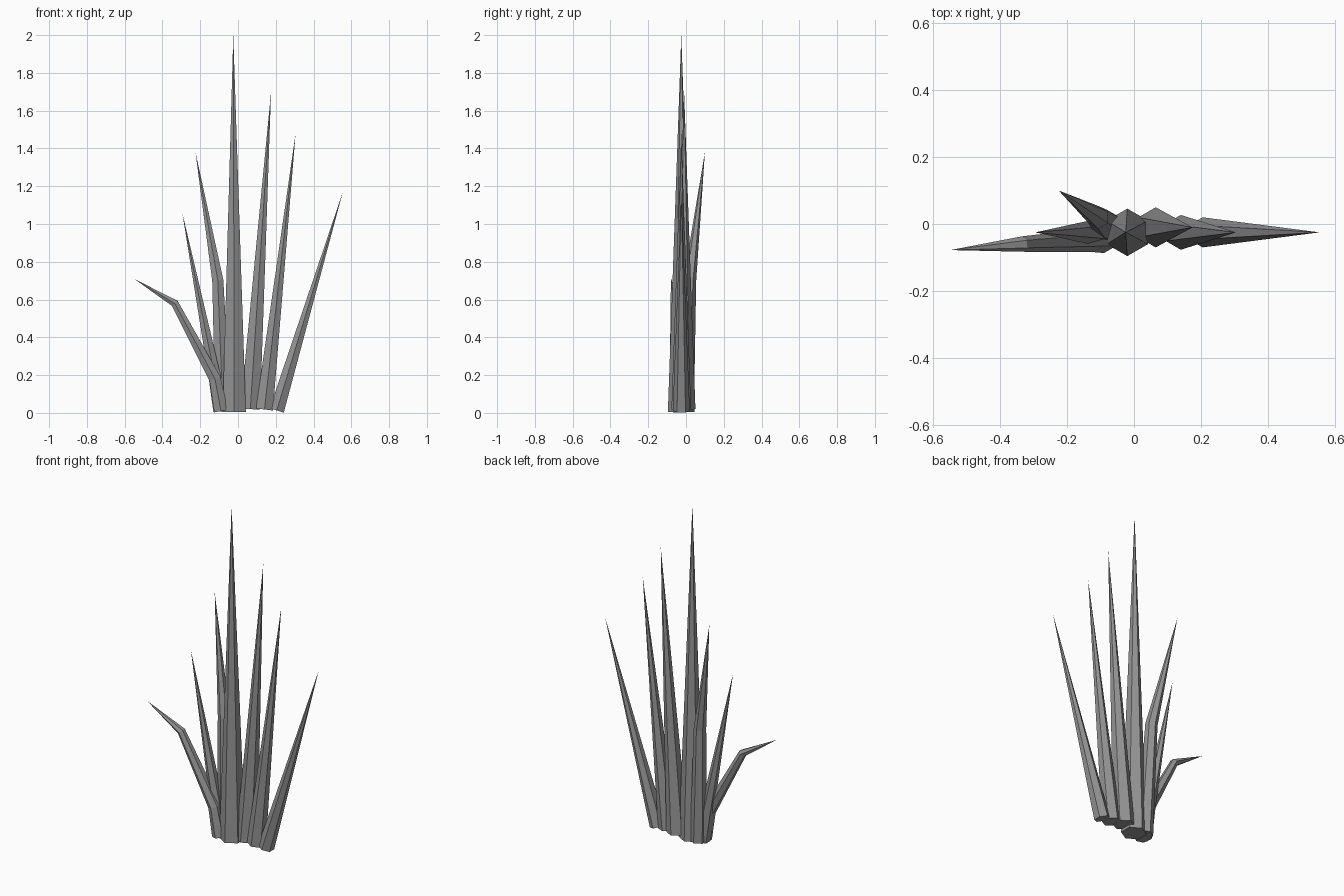
import bpy, bmesh, math
from mathutils import Vector

cube = bpy.data.objects.get("Cube")
if cube:
    bpy.data.objects.remove(cube, do_unlink=True)

# One flat grey for the whole tuft
grey = bpy.data.materials.new("stem grey")
grey.use_nodes = True
colour = (0.30, 0.30, 0.30, 1)
grey.diffuse_color = colour
grey.node_tree.nodes["Principled BSDF"].inputs["Base Color"].default_value = colour

SIDES = 6


def blade(name, path, radii):
    """Six-sided spike swept along a path and closed to a point at its end."""
    pts = [Vector(p) for p in path]
    bm = bmesh.new()
    rings = []
    for i, r in enumerate(radii):
        axis = (pts[i + 1] - pts[max(i - 1, 0)]).normalized()
        across = Vector((0, 1, 0))
        across = (across - axis * across.dot(axis)).normalized()
        side = across.cross(axis)
        rings.append([])
        for k in range(SIDES):
            a = math.tau * k / SIDES
            offset = across * math.cos(a) + side * math.sin(a)
            rings[-1].append(bm.verts.new(pts[i] + offset * r))
    tip = bm.verts.new(pts[-1])
    bm.faces.new(rings[0])
    for k in range(SIDES):
        n = (k + 1) % SIDES
        for low, high in zip(rings, rings[1:]):
            bm.faces.new((low[k], low[n], high[n], high[k]))
        bm.faces.new((rings[-1][k], rings[-1][n], tip))
    bmesh.ops.recalc_face_normals(bm, faces=bm.faces)
    mesh = bpy.data.meshes.new(name)
    bm.to_mesh(mesh)
    bm.free()
    mesh.materials.append(grey)
    bpy.context.collection.objects.link(bpy.data.objects.new(name, mesh))


# Straight blades
blade("centre_blade", [(-.02, -.025, .005), (-.025, -.025, 2)], [.071])
blade("inner_left_blade", [(.065, -.01, .02), (.175, -.01, 1.7)], [.06])
blade("middle_left_blade", [(.14, -.025, .018), (.305, -.025, 1.48)], [.052])
blade("outer_left_blade", [(.205, -.025, .013), (.555, -.025, 1.17)], [.045])

# Bent blades
blade("inner_right_blade", [(-.08, -.005, .01), (-.107, .02, .7), (-.225, .1, 1.38)], [.047, .034])
blade("middle_right_blade", [(-.092, -.025, .01), (-.125, -.025, .2), (-.295, -.025, 1.06)], [.045, .037])
blade("drooping_right_blade", [(-.09, -.045, .01), (-.122, -.048, .18), (-.335, -.06, .58), (-.55, -.078, .71)],
      [.042, .036, .023])
